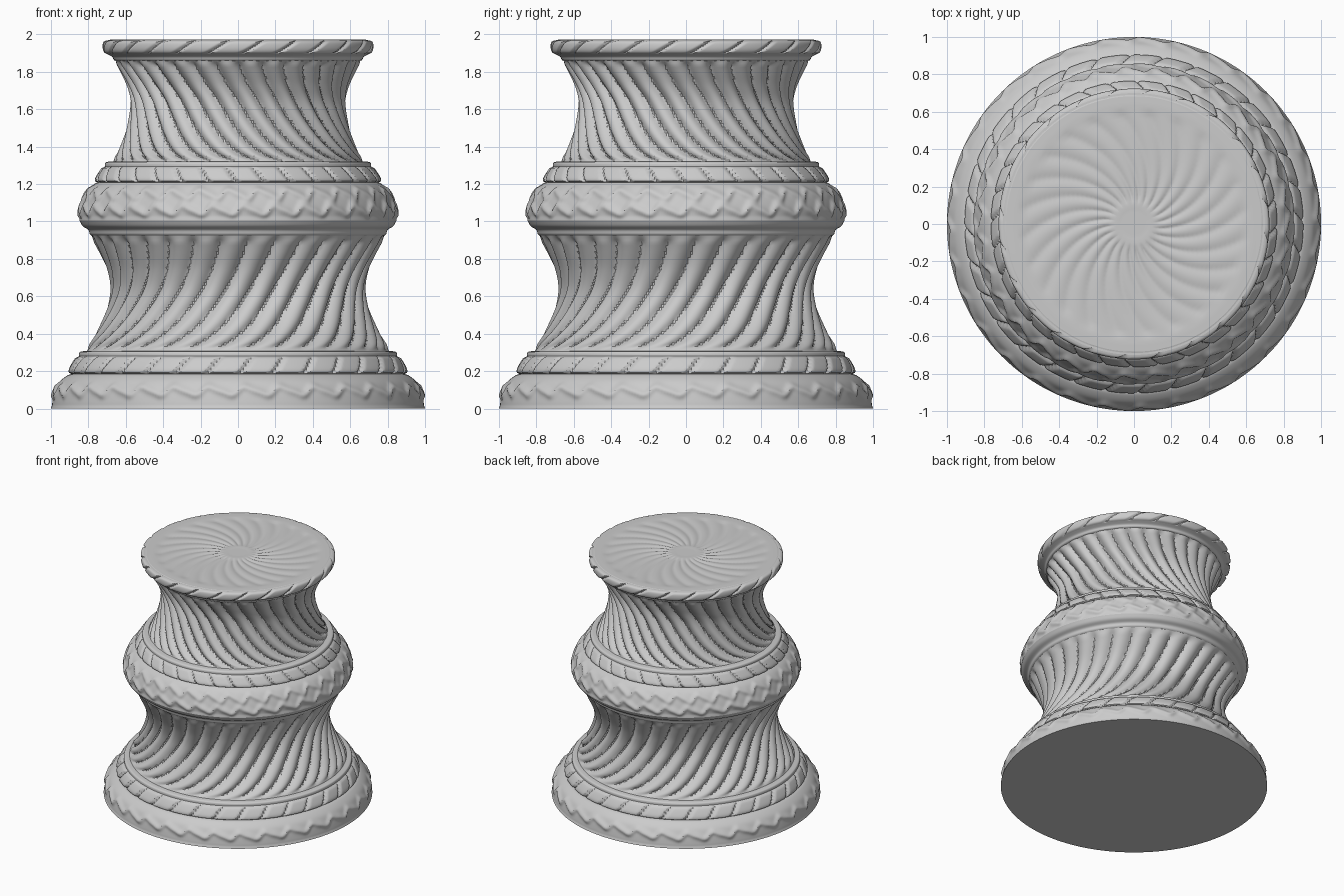
import bpy, bmesh, math
from math import sin, cos, pi, tau, exp, radians
from mathutils import Vector

if "Cube" in bpy.data.objects:
    bpy.data.objects.remove(bpy.data.objects["Cube"])

SEGS = 384
COUNT = 32      # flutes, bricks and waves around the body

stone = bpy.data.materials.new("pale_grey_stone")
stone.use_nodes = True
stone.diffuse_color = (0.6, 0.6, 0.6, 1)
stone.node_tree.nodes["Principled BSDF"].inputs["Base Color"].default_value = (0.6, 0.6, 0.6, 1)


def smooth(x):
    x = min(max(x, 0), 1)
    return x * x * (3 - 2 * x)


def spline(pts, steps):
    """Catmull-Rom samples through the profile points (radius, height)."""
    p = [Vector(q) for q in pts]
    p = [2 * p[0] - p[1]] + p + [2 * p[-1] - p[-2]]
    out = []
    for a, b, c, d in zip(p, p[1:], p[2:], p[3:]):
        for i in range(steps):
            t = i / steps
            out.append(0.5 * (2 * b + (c - a) * t + (2 * a - 5 * b + 4 * c - d) * t**2
                              + (3 * b - a - 3 * c + d) * t**3))
    return out + [p[-2]]


def lathe(name, pts, steps, relief, vertical=False, cap=False):
    """Revolve a profile; relief(angle, t) carves its surface."""
    prof = spline(pts, steps)
    bm = bmesh.new()
    rings = []
    for i, (r, z) in enumerate(prof):
        t = i / (len(prof) - 1)
        ring = []
        for k in range(SEGS):
            a = tau * k / SEGS
            d = relief(a, t)
            rr, zz = (r, z + d) if vertical else (r + d, z)
            ring.append(bm.verts.new((rr * cos(a), rr * sin(a), zz)))
        rings.append(ring)
    for low, high in zip(rings, rings[1:]):
        for k in range(SEGS):
            n = (k + 1) % SEGS
            bm.faces.new((low[k], low[n], high[n], high[k]))
    if cap:
        bm.faces.new(rings[0][::-1])
    if vertical:
        bm.faces.new(rings[-1])
    mesh = bpy.data.meshes.new(name)
    bm.to_mesh(mesh)
    bm.free()
    mesh.materials.append(stone)
    ob = bpy.data.objects.new(name, mesh)
    bpy.context.collection.objects.link(ob)
    bpy.ops.object.select_all(action="DESELECT")
    ob.select_set(True)
    bpy.context.view_layer.objects.active = ob
    bpy.ops.object.shade_smooth_by_angle(angle=radians(35))


def plain(a, t):
    return 0


def flutes(twist):
    """Twisting rounded ribs with narrow valleys, fading at both ends."""
    def relief(a, t):
        turn = a - radians(twist) * (1 - (1 - t)**1.6)
        rib = abs(sin(turn * COUNT / 2))**0.7
        return 0.04 * (rib - 0.75) * smooth(t / 0.12) * smooth((1 - t) / 0.08)
    return relief


def bricks(lean, count=COUNT, depth=0.018):
    """Raised slanted blocks around a band."""
    def relief(a, t):
        p = (a * count / tau + lean * t) % 1
        side = smooth(min(p, 1 - p) / 0.14)
        edge = smooth(min(t, 1 - t) / 0.16)
        return depth * (side * edge - 0.5)
    return relief


def waves(rows, depth=0.014):
    """Leaning wave crests, one ridge for each (centre, phase) row."""
    def relief(a, t):
        h = 0
        for centre, phase in rows:
            q = a * COUNT + phase
            path = centre + 0.09 * sin(q + 0.6 * sin(q))
            h += exp(-((t - path) / 0.08)**2)
        return depth * (min(h, 1) - 0.3) * smooth(t / 0.1) * smooth((1 - t) / 0.1)
    return relief


def rosette(a, t):
    """Faint swirling petals between a raised rim and a centre button."""
    petal = abs(sin(12 * (a + 0.9 * t)))
    inside = smooth((t - 0.12) / 0.05) * smooth((0.82 - t) / 0.06)
    ring = exp(-((t - 0.08) / 0.02)**2) + exp(-((t - 0.84) / 0.02)**2)
    return 0.008 * (petal - 1) * inside + 0.002 * ring


# Foot: spreading base, block band and its ledge
lathe("base_moulding", [(1.0, 0), (0.996, 0.04), (0.985, 0.09), (0.96, 0.14), (0.92, 0.175), (0.89, 0.185)],
      7, waves([(0.42, 0)]), cap=True)
lathe("lower_block_band", [(0.895, 0.18), (0.895, 0.21), (0.875, 0.25), (0.85, 0.285)],
      7, bricks(-0.5))
lathe("lower_ledge", [(0.85, 0.28), (0.848, 0.298), (0.83, 0.306), (0.74, 0.315)], 3, plain)

# Lower waist
lathe("lower_fluted_waist", [(0.81, 0.305), (0.775, 0.36), (0.73, 0.44), (0.69, 0.54), (0.672, 0.64),
                             (0.69, 0.74), (0.735, 0.84), (0.785, 0.93)], 6, flutes(38))

# Middle bulge with two rows of waves
lathe("middle_bulge_underside", [(0.76, 0.915), (0.79, 0.93), (0.80, 0.955), (0.83, 0.975), (0.848, 1.005)],
      4, plain)
lathe("middle_bulge", [(0.848, 1.005), (0.848, 1.06), (0.83, 1.12), (0.80, 1.175), (0.765, 1.205), (0.74, 1.21)],
      8, waves([(0.2, 0), (0.5, pi)]))
lathe("upper_block_band", [(0.755, 1.205), (0.755, 1.23), (0.735, 1.265), (0.71, 1.30)],
      7, bricks(0.5))
lathe("upper_ledge", [(0.712, 1.295), (0.71, 1.312), (0.69, 1.32), (0.60, 1.325)], 3, plain)

# Upper waist
lathe("upper_fluted_waist", [(0.67, 1.315), (0.64, 1.36), (0.605, 1.44), (0.577, 1.54), (0.566, 1.64),
                             (0.582, 1.72), (0.62, 1.80), (0.66, 1.87)], 6, flutes(-45))

# Rim and carved top
lathe("rim_underside", [(0.63, 1.855), (0.662, 1.862), (0.672, 1.88), (0.70, 1.895)], 3, plain)
lathe("roped_rim", [(0.695, 1.89), (0.712, 1.91), (0.717, 1.935), (0.712, 1.96), (0.69, 1.972)],
      6, bricks(-0.9, 24, 0.014))
lathe("carved_top", [(0.70, 1.97), (0.52, 1.97), (0.34, 1.97), (0.16, 1.97), (0.004, 1.97)],
      8, rosette, vertical=True)
